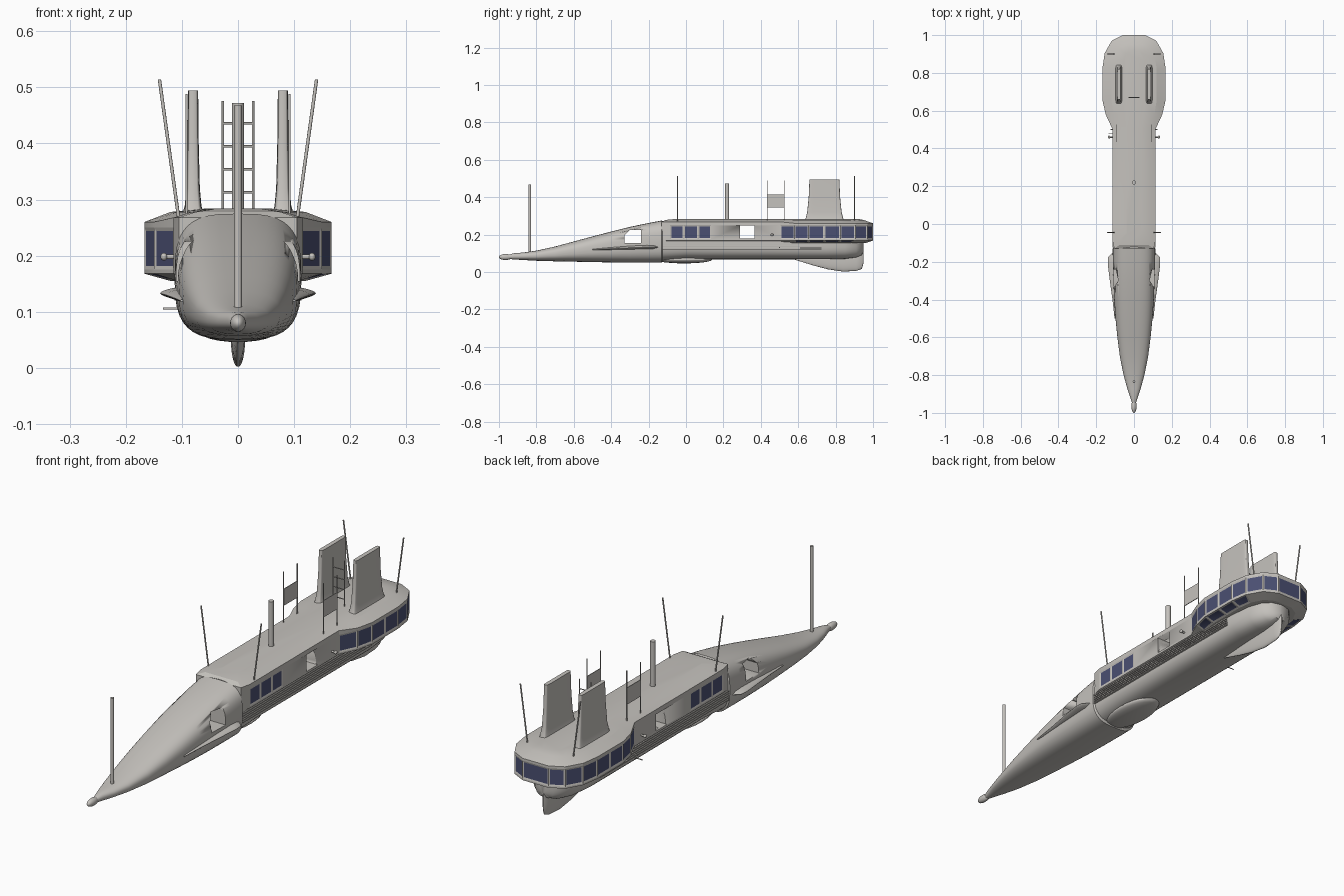
import bpy, bmesh, math
from mathutils import Vector, Matrix

cube = bpy.data.objects.get("Cube")
if cube:
    bpy.data.objects.remove(cube, do_unlink=True)


def material(name, rgb):
    mat = bpy.data.materials.new(name)
    mat.use_nodes = True
    color = (*rgb, 1)
    mat.diffuse_color = color
    mat.node_tree.nodes["Principled BSDF"].inputs["Base Color"].default_value = color
    return mat


grey = material("warm_grey_paint", (.56, .54, .51))
glass = material("navy_glass", (.07, .08, .17))


def finish(name, bm, angle=35):
    mesh = bpy.data.meshes.new(name)
    bm.to_mesh(mesh)
    bm.free()
    mesh.materials.append(grey)
    mesh.materials.append(glass)
    obj = bpy.data.objects.new(name, mesh)
    bpy.context.collection.objects.link(obj)
    bpy.ops.object.select_all(action='DESELECT')
    obj.select_set(True)
    bpy.context.view_layer.objects.active = obj
    bpy.ops.object.shade_smooth_by_angle(angle=math.radians(angle))
    return obj


def skin(rings):
    """Closed skin over equal rings; returns the bmesh and faces per band."""
    bm = bmesh.new()
    loops = [[bm.verts.new(p) for p in ring] for ring in rings]
    n = len(loops[0])
    bands = [[bm.faces.new((a[i], a[(i + 1) % n], b[(i + 1) % n], b[i])) for i in range(n)]
             for a, b in zip(loops, loops[1:])]
    bm.faces.new(loops[0][::-1])
    bm.faces.new(loops[-1])
    bmesh.ops.recalc_face_normals(bm, faces=bm.faces)
    return bm, bands


def oval(w, h, power, count=40):
    """Superellipse points around the origin."""
    pts = []
    for i in range(count):
        t = math.tau * i / count
        c, s = math.cos(t), math.sin(t)
        pts.append((w * math.copysign(abs(c) ** (2 / power), c),
                    h * math.copysign(abs(s) ** (2 / power), s)))
    return pts


def rod(name, a, b, radius):
    a, b = Vector(a), Vector(b)
    turn = (b - a).to_track_quat('Z', 'Y').to_matrix().to_4x4()
    bm = bmesh.new()
    bmesh.ops.create_cone(bm, cap_ends=True, segments=12, radius1=radius, radius2=radius,
                          depth=(b - a).length, matrix=Matrix.Translation((a + b) / 2) @ turn)
    return finish(name, bm)


def box(name, center, size):
    bm = bmesh.new()
    bmesh.ops.create_cube(bm, matrix=Matrix.Translation(center) @ Matrix.Diagonal((*size, 1)))
    return finish(name, bm)


def ellipsoid(name, center, radii):
    bm = bmesh.new()
    bmesh.ops.create_uvsphere(bm, u_segments=24, v_segments=12, radius=1,
                              matrix=Matrix.Translation(center) @ Matrix.Diagonal((*radii, 1)))
    return finish(name, bm, 60)


def lengthwise(name, stations, power):
    """Loft along y from rows of y, half width, bottom, top, centre x."""
    rings = []
    for y, w, low, top, *cx in stations:
        p = power(y)
        x0 = cx[0] if cx else 0
        rings.append([(x0 + x, y, (low + top) / 2 + z) for x, z in oval(w, (top - low) / 2, p)])
    return finish(name, skin(rings)[0], 40)


# Hull with a pointed nose shell, a lip behind it and a rounded stern
hull = lengthwise("hull", [
    (-.95, .01, .07, .092), (-.92, .019, .067, .1), (-.87, .036, .064, .104),
    (-.8, .055, .06, .114), (-.7, .075, .057, .136), (-.6, .088, .055, .163),
    (-.5, .098, .053, .19), (-.4, .105, .051, .216), (-.3, .109, .05, .241),
    (-.2, .112, .05, .262), (-.13, .113, .05, .275), (-.125, .108, .06, .272),
    (0, .108, .068, .27), (.4, .108, .068, .26), (.75, .106, .068, .25),
    (.85, .096, .07, .25), (.91, .075, .078, .245), (.94, .045, .09, .24),
    (.95, .01, .11, .23)], lambda y: 2.2 + .9 * min(1, (y + .95) / .7))
ellipsoid("nose_tip", (0, -.965, .08), (.014, .035, .016))
ellipsoid("belly_fairing", (0, -.01, .066), (.07, .15, .02))
lengthwise("keel_fin", [
    (.58, .002, .066, .12), (.68, .008, .035, .12), (.76, .012, .014, .12),
    (.84, .013, .002, .12), (.91, .012, .006, .13), (.94, .009, .016, .15),
    (.95, .003, .05, .16)], lambda y: 2.2)

# Upper deck: narrow walkway widening into a faceted stern cabin
side = [(.105, -.13), (.115, -.085), (.115, -.013), (.115, .065), (.115, .135),
        (.115, .505), (.15, .58), (.167, .655), (.167, .74), (.167, .825),
        (.155, .905), (.118, .97), (.06, 1)]
outline = side + [(-x, y) for x, y in reversed(side)]


def deck_ring(z, scale=1, pull=1, front=-.13, cabin_drop=0):
    return [(x * scale, max(front, y if y < .8 else .8 + (y - .8) * pull),
             z - (cabin_drop if y > .51 else 0)) for x, y in outline]


bm, bands = skin([deck_ring(.155, .72, .8), deck_ring(.168), deck_ring(.175), deck_ring(.25),
                  deck_ring(.268, cabin_drop=.008), deck_ring(.278, .72, .75, -.11),
                  deck_ring(.284, .35, .6, -.05)])
last = len(outline) - 2


def panes(band, segments, border):
    faces = [band[i] for s in segments for i in {s, last - s}]
    bmesh.ops.inset_individual(bm, faces=faces, thickness=border, depth=-.002)
    for f in faces:
        f.material_index = 1


panes(bands[2], [1, 2, 3, *range(5, 13)], .009)
panes(bands[0], range(6, 10), .011)
deck = finish("upper_deck", bm, 15)


# Openings cut straight through from side to side
def cut_through(profile, targets):
    cutter = finish("opening_cutter", skin([[(x, y, z) for y, z in profile] for x in (-.3, .3)])[0])
    cutter.hide_render = True
    for obj in targets:
        mod = obj.modifiers.new("opening", 'BOOLEAN')
        mod.operation, mod.solver, mod.object = 'DIFFERENCE', 'EXACT', cutter
        bpy.context.view_layer.objects.active = obj
        bpy.ops.object.modifier_apply(modifier=mod.name)
    bpy.data.objects.remove(cutter, do_unlink=True)


cut_through([(-.33, .155), (-.24, .155), (-.24, .225), (-.3, .225), (-.33, .195)], [hull])
cut_through([(.29, .178), (.365, .178), (.365, .248), (.29, .248)], [hull, deck])

# Masts on the centre line
rod("bow_mast", (0, -.835, .09), (0, -.835, .468), .007)
rod("deck_mast", (0, .22, .27), (0, .22, .472), .011)

# Ladder frame between the funnels
for s in (1, -1):
    rod("ladder_rail", (s * .027, .67, .27), (s * .027, .67, .476), .002)
for i in range(4):
    z = .313 + .041 * i
    rod("ladder_rung", (-.027, .67, z), (.027, .67, z), .002)

for s, label in ((1, "left"), (-1, "right")):
    # Slab funnel with flared foot
    rings = [[(s * .08 + x, .74 + y, z) for x, y in oval(w, d, 7)] for z, w, d in
             ((.27, .021, .106), (.288, .015, .1), (.32, .012, .092), (.4, .01, .084), (.494, .009, .08))]
    finish(label + "_funnel", skin(rings)[0])
    # Side fin on the nose shell
    lengthwise(label + "_side_fin", [
        (y, w, z - h, z + h, s * .1) for y, w, z, h in
        ((-.5, .003, .12, .002), (-.4, .014, .125, .007), (-.3, .028, .13, .01),
         (-.21, .039, .133, .011), (-.175, .037, .133, .01), (-.15, .012, .133, .004))],
        lambda y: 1.6)
    # Leaning antennas
    for y in (-.045, .9):
        rod(label + "_antenna", (s * .104, y, .255), (s * .14, y, .514), .003)
    # Signal board on two poles
    for y in (.435, .525):
        rod(label + "_board_pole", (s * .092, y, .26), (s * .092, y, .488), .002)
    box(label + "_signal_board", (s * .092, .48, .38), (.003, .09, .07))
    # Ribbed band under the walkway
    for i in range(5):
        box(label + "_rib", (s * .106, .3, .123 + .009 * i), (.014, .85, .005))
    # Side lamp and small spur
    rod(label + "_lamp_arm", (s * .105, .46, .198), (s * .133, .46, .198), .004)
    ellipsoid(label + "_lamp", (s * .132, .46, .198), (.006, .008, .007))
    rod(label + "_spur", (s * .1, .5, .13), (s * .125, .5, .13), .003)
rod("right_drain_pipe", (-.1, .48, .106), (-.134, .48, .106), .002)
